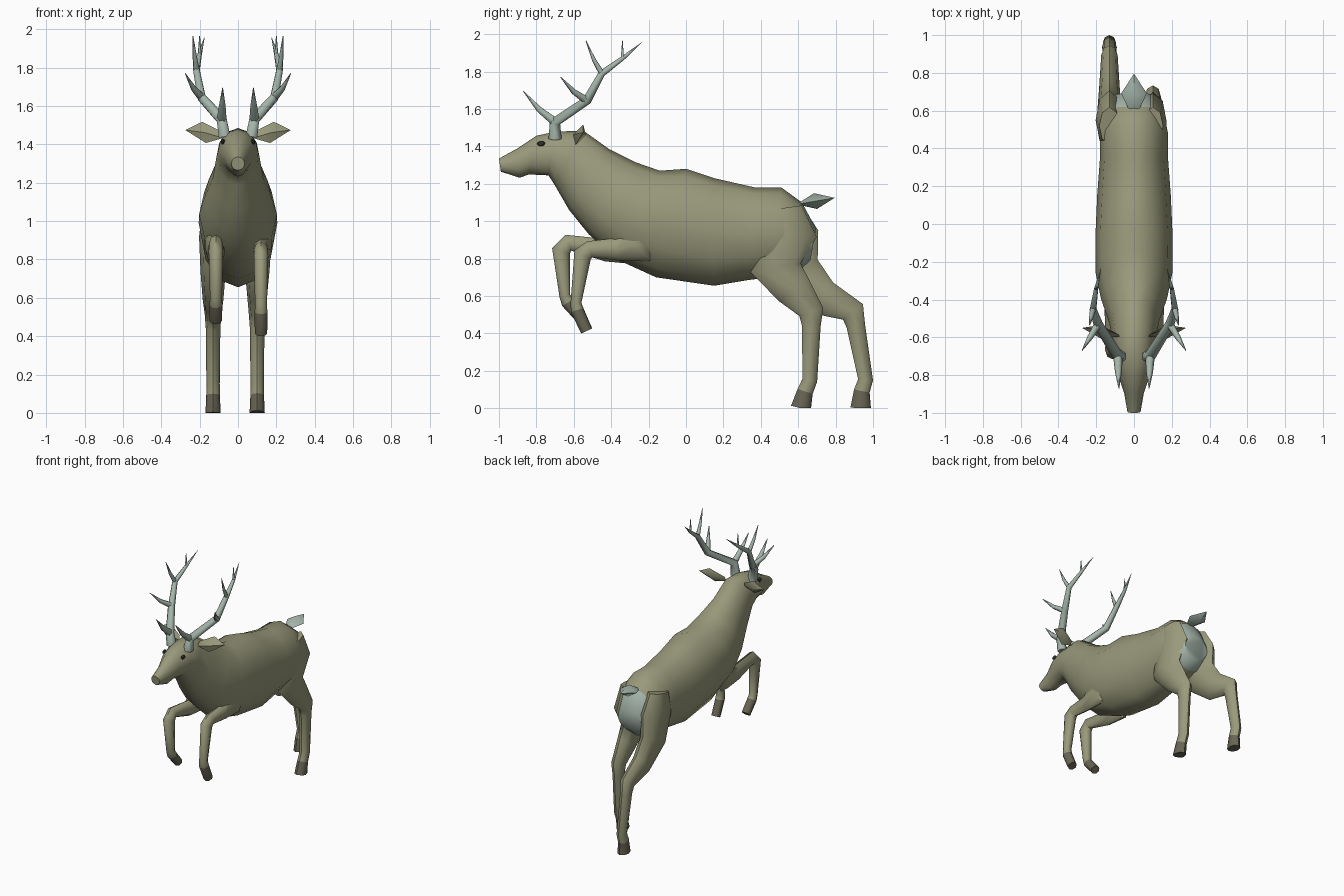
import bpy, bmesh, math
from mathutils import Vector

if "Cube" in bpy.data.objects:
    bpy.data.objects.remove(bpy.data.objects["Cube"])


def material(name, rgb):
    m = bpy.data.materials.new(name)
    m.diffuse_color = (*rgb, 1)
    m.use_nodes = True
    m.node_tree.nodes["Principled BSDF"].inputs["Base Color"].default_value = m.diffuse_color
    return m


HIDE = material("hide", (0.32, 0.32, 0.20))
PALE = material("pale", (0.38, 0.47, 0.41))
HOOF = material("hoof", (0.14, 0.13, 0.09))
DARK = material("dark", (0.03, 0.03, 0.025))


def select(ob):
    bpy.ops.object.select_all(action='DESELECT')
    ob.select_set(True)
    bpy.context.view_layer.objects.active = ob


def finish(name, bm, mats, angle=50):
    bmesh.ops.recalc_face_normals(bm, faces=bm.faces[:])
    me = bpy.data.meshes.new(name)
    bm.to_mesh(me)
    bm.free()
    for m in mats:
        me.materials.append(m)
    ob = bpy.data.objects.new(name, me)
    bpy.context.collection.objects.link(ob)
    select(ob)
    bpy.ops.object.shade_smooth_by_angle(angle=math.radians(angle))


def loft(name, rings, n, mats, second):
    """Skin over ellipses (front point, back point, centre x, half width);
    second() picks the faces of material 2."""
    bm = bmesh.new()
    loops = []
    for a, b, xc, w in rings:
        mid, half = (a + b) / 2, (a - b) / 2
        ring = []
        for i in range(n):
            t = math.tau * i / n
            p = mid + half * math.cos(t)
            ring.append(bm.verts.new((xc + w * math.sin(t), p.x, max(p.y, 0))))
        loops.append(ring)
    for k, (p, q) in enumerate(zip(loops, loops[1:])):
        for i in range(n):
            j = (i + 1) % n
            f = bm.faces.new((p[i], p[j], q[j], q[i]))
            f.material_index = int(second(k, f.calc_center_median()))
    bm.faces.new(loops[0])
    bm.faces.new(loops[-1]).material_index = 1
    finish(name, bm, mats)


def leg(name, x, joints, thick):
    """Limb along (y, z) joints, cut square to the bisector at each joint."""
    pts = [Vector(j) for j in joints]
    rings = []
    for i, (p, t) in enumerate(zip(pts, thick)):
        d = Vector((0, 0))
        if i:
            d += (p - pts[i - 1]).normalized()
        if i < len(pts) - 1:
            d += (pts[i + 1] - p).normalized()
        d.normalize()
        across = Vector((d.y, -d.x)) * -t / 2
        rings.append((p - across, p + across, x, .022 + .16 * t))
    last = len(pts) - 2
    loft(name, rings, 8, [HIDE, HOOF], lambda k, c: k == last)


def leaf(name, base, tip, wide, deep, mat):
    base, tip, wide, deep = map(Vector, (base, tip, wide, deep))
    mid = base.lerp(tip, .5)
    bm = bmesh.new()
    for p in (base + wide * .3, base - wide * .3, tip,
              mid + wide, mid - wide, mid + deep, mid - deep):
        bm.verts.new(p)
    bmesh.ops.convex_hull(bm, input=bm.verts[:])
    finish(name, bm, [mat], 35)


# Head, neck and trunk: one skin, nose to rump (top y z, bottom y z, half width)
BODY = [
    (-1, 1.335, -.99, 1.265, .035), (-.90, 1.39, -.89, 1.232, .052),
    (-.80, 1.457, -.84, 1.25, .078), (-.70, 1.478, -.735, 1.245, .105),
    (-.55, 1.485, -.70, 1.19, .112), (-.41, 1.385, -.625, 1.06, .132),
    (-.27, 1.315, -.52, .93, .175), (-.14, 1.27, -.38, .80, .203),
    (0, 1.28, -.16, .70, .205), (.15, 1.23, .15, .655, .195),
    (.37, 1.18, .33, .685, .18), (.51, 1.18, .45, .70, .18),
    (.62, 1.10, .60, .73, .155), (.695, .96, .665, .79, .10),
]
loft("body", [(Vector(r[:2]), Vector(r[2:4]), 0, r[4]) for r in BODY], 12,
     [HIDE, PALE], lambda k, c: c.y > .6 and abs(c.x) < .13)

# Hind legs: right one planted, left one stretched back
HIND = (.2, .32, .27, .2, .135, .1, .08, .085, .11)
leg("hind_leg_right", .1, [(.52, 1.07), (.54, .93), (.48, .75), (.575, .635), (.67, .515),
                           (.67, .44), (.662, .15), (.637, .09), (.615, 0)], HIND)
leg("hind_leg_left", -.13, [(.52, 1.07), (.55, .92), (.585, .73), (.73, .59), (.893, .515),
                            (.908, .44), (.96, .152), (.94, .092), (.934, 0)], HIND)

# Front legs: both lifted and folded at the knee
FORE = (.22, .22, .12, .09, .10, .058, .07, .065)
leg("front_leg_right", .12, [(-.2, 1.01), (-.26, .87), (-.37, .85), (-.515, .85), (-.553, .82),
                             (-.588, .565), (-.582, .525), (-.531, .413)], FORE)
leg("front_leg_left", -.115, [(-.24, 1.0), (-.32, .86), (-.43, .845), (-.63, .885), (-.668, .84),
                              (-.648, .6), (-.632, .565), (-.56, .483)], FORE)

# Tail
leaf("tail", (0, .59, 1.09), (0, .795, 1.125), (.068, 0, 0), (-.0, -.008, .042), PALE)

# Antlers: a main beam, and tines given as (beam point, tip)
BEAM = [(.07, -.70, 1.44), (.085, -.70, 1.53), (.19, -.53, 1.645),
        (.217, -.45, 1.79), (.20, -.34, 1.87), (.175, -.235, 1.957)]
TINES = [(1, (.08, -.87, 1.695)), (2, (.275, -.67, 1.77)),
         (3, (.235, -.535, 1.965)), (4, (.20, -.34, 1.965))]
RADII = [.001 + .034 * (1 - i / 5) ** .7 for i in range(6)]
tubes = [list(zip(map(Vector, BEAM), RADII))]
for i, tip in TINES:
    root, tip = Vector(BEAM[i]), Vector(tip)
    mid = root.lerp(tip, .5) - Vector((0, 0, .015))
    tubes.append([(root, RADII[i] * .85), (mid, RADII[i] * .6), (tip, .002)])

for side, s in (("right", 1), ("left", -1)):
    cu = bpy.data.curves.new("antler_" + side, 'CURVE')
    cu.dimensions = '3D'
    cu.bevel_depth = 1
    cu.bevel_resolution = 1
    cu.use_fill_caps = True
    for tube in tubes:
        sp = cu.splines.new('POLY')
        sp.points.add(len(tube) - 1)
        for p, (v, r) in zip(sp.points, tube):
            p.co = (s * v.x, v.y, v.z, 1)
            p.radius = r
    cu.materials.append(PALE)
    ob = bpy.data.objects.new("antler_" + side, cu)
    bpy.context.collection.objects.link(ob)
    select(ob)
    bpy.ops.object.convert(target='MESH')

    # Ear
    leaf("ear_" + side, (s * .08, -.59, 1.45), (s * .275, -.55, 1.475),
         (s * .01, .02, .055), (0, .035, 0), HIDE)

    # Eye
    bpy.ops.mesh.primitive_uv_sphere_add(segments=8, ring_count=6, radius=.018,
                                         location=(s * .079, -.775, 1.415))
    eye = bpy.context.object
    eye.name = "eye_" + side
    eye.scale = (.6, 1.2, .8)
    eye.data.materials.append(DARK)
